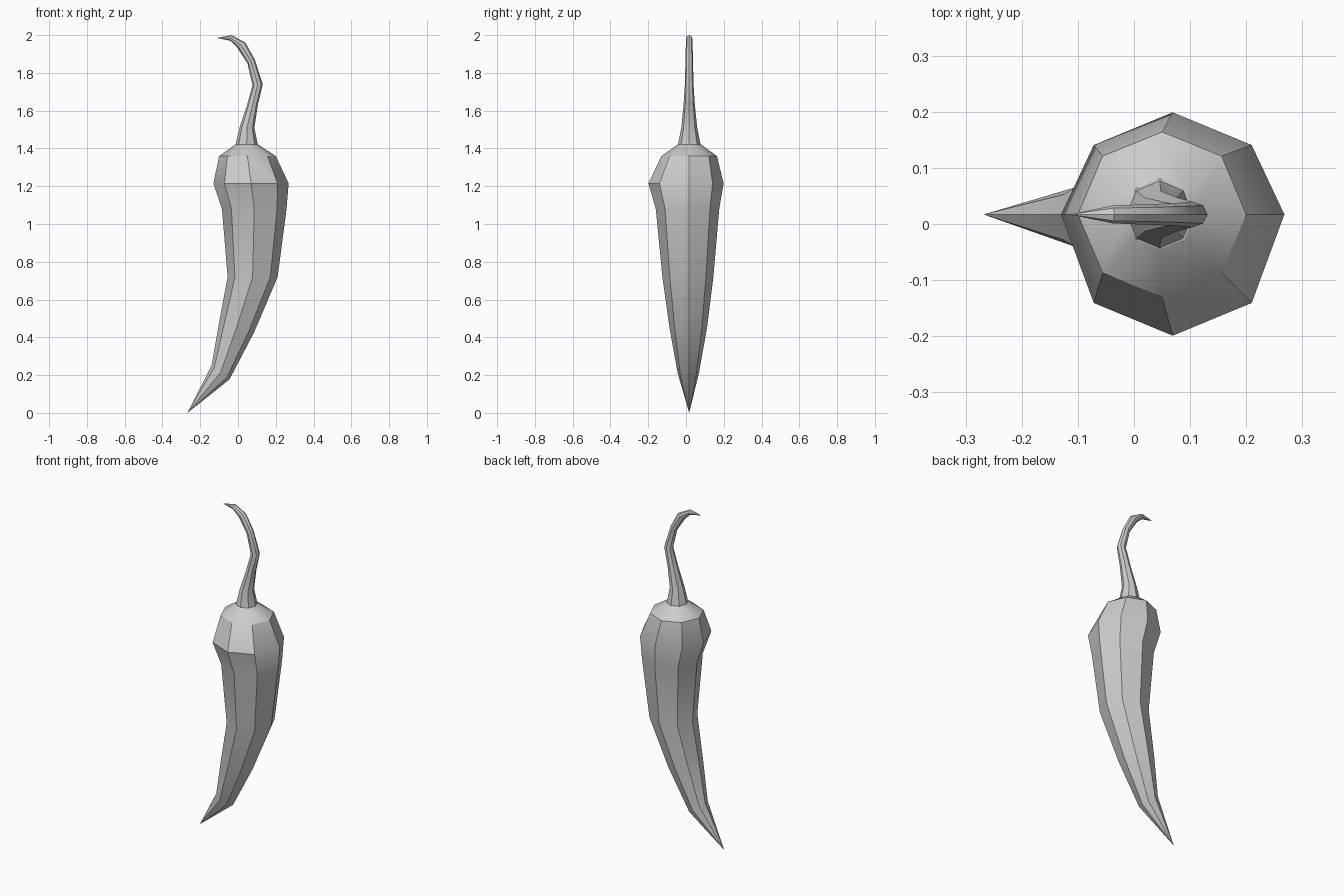
import bpy, bmesh, math

if "Cube" in bpy.data.objects:
    bpy.data.objects.remove(bpy.data.objects["Cube"])

SIDES = 8
RIDGE_Y = 0.017  # y of the bend plane


def loft(name, rings, tip):
    """Skin tilted rings (left x, left z, right x, right z, y radius, y centre) to a tip."""
    bm = bmesh.new()
    loops = []
    for xl, zl, xr, zr, ry, yc in rings:
        loop = []
        for i in range(SIDES):
            a = 2 * math.pi * i / SIDES
            t = (1 + math.cos(a)) / 2
            s = math.sin(a)
            y = RIDGE_Y if abs(s) < 0.01 else yc + ry * s
            loop.append(bm.verts.new((xl + (xr - xl) * t, y, zl + (zr - zl) * t)))
        loops.append(loop)
    end = bm.verts.new(tip)
    for i in range(SIDES):
        j = (i + 1) % SIDES
        for a, b in zip(loops, loops[1:]):
            bm.faces.new((a[i], a[j], b[j], b[i]))
        bm.faces.new((loops[-1][i], loops[-1][j], end))
    bm.faces.new(loops[0])
    bmesh.ops.recalc_face_normals(bm, faces=bm.faces)
    mesh = bpy.data.meshes.new(name)
    bm.to_mesh(mesh)
    bm.free()
    obj = bpy.data.objects.new(name, mesh)
    bpy.context.collection.objects.link(obj)
    bpy.ops.object.select_all(action='DESELECT')
    obj.select_set(True)
    bpy.context.view_layer.objects.active = obj
    bpy.ops.object.shade_smooth_by_angle(angle=math.radians(30))
    return obj


# Pepper body, shoulder down to the pointed tip
loft("pepper_body", [
    (-0.015, 1.42, 0.108, 1.42, 0.063, 0.018),
    (-0.10, 1.36, 0.20, 1.36, 0.147, 0.017),
    (-0.13, 1.215, 0.268, 1.215, 0.199, 0.0),
    (-0.085, 1.08, 0.257, 1.08, 0.168, 0.008),
    (-0.055, 0.72, 0.21, 0.72, 0.135, 0.01),
    (-0.10, 0.48, 0.087, 0.43, 0.10, 0.012),
    (-0.14, 0.25, -0.045, 0.177, 0.057, 0.012),
], (-0.268, RIDGE_Y, 0.0))

# Curved stem, base up to the hooked end
loft("stem", [
    (-0.013, 1.42, 0.105, 1.42, 0.06, RIDGE_Y),
    (0.008, 1.51, 0.087, 1.51, 0.042, RIDGE_Y),
    (0.048, 1.63, 0.105, 1.63, 0.03, RIDGE_Y),
    (0.077, 1.735, 0.131, 1.74, 0.023, RIDGE_Y),
    (0.05, 1.85, 0.089, 1.87, 0.02, RIDGE_Y),
    (-0.005, 1.935, 0.04, 1.96, 0.018, RIDGE_Y),
    (-0.04, 1.97, -0.035, 2.0, 0.016, RIDGE_Y),
], (-0.115, RIDGE_Y, 1.985))
